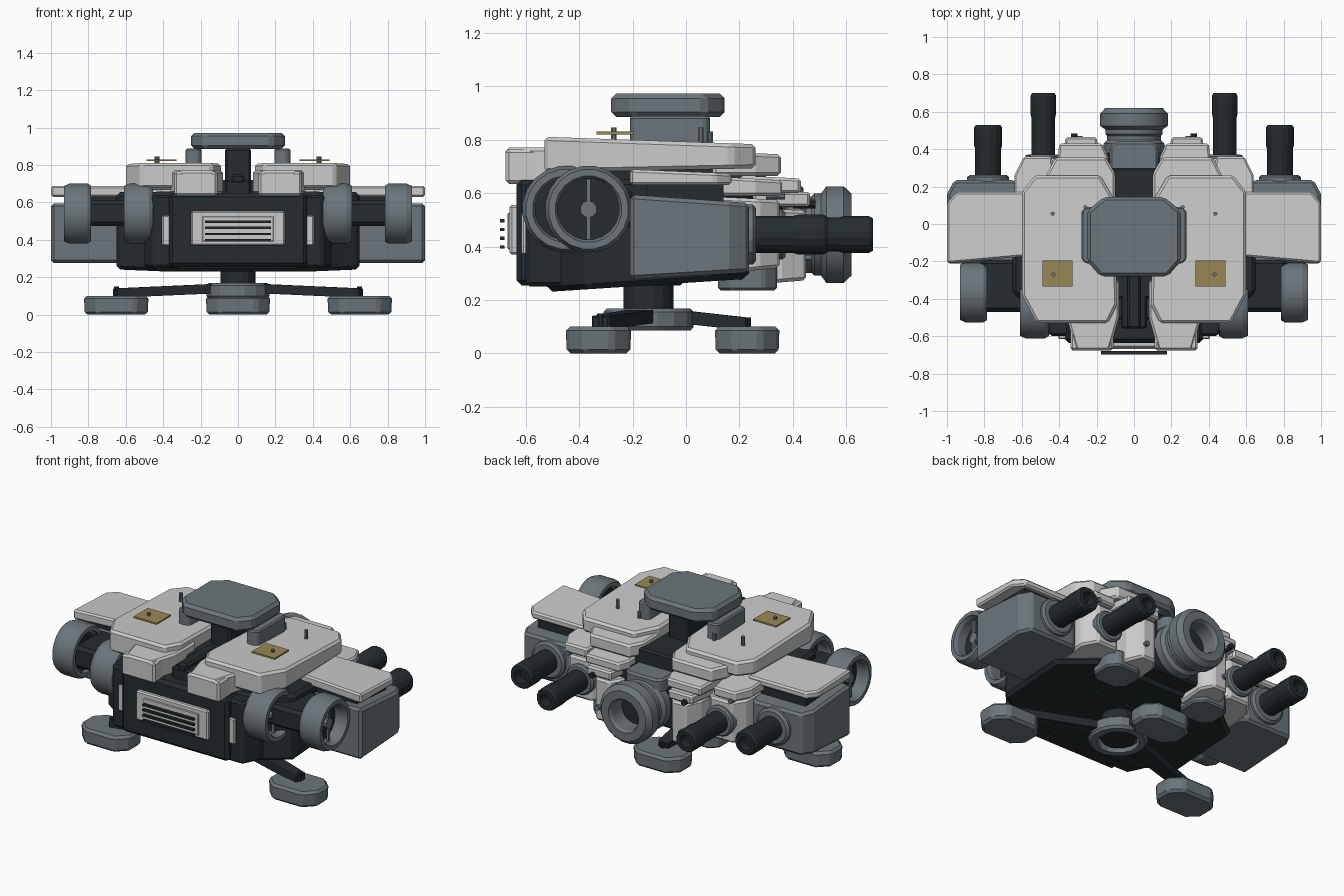
import bpy, bmesh, math
from mathutils import Vector

if "Cube" in bpy.data.objects:
    bpy.data.objects.remove(bpy.data.objects["Cube"])

def mat(name, c):
    m = bpy.data.materials.new(name)
    m.diffuse_color = (*c, 1)
    m.use_nodes = True
    m.node_tree.nodes["Principled BSDF"].inputs["Base Color"].default_value = m.diffuse_color
    return m

DARK = mat("dark_metal", (0.018, 0.025, 0.029))
GREY = mat("grey_metal", (0.15, 0.18, 0.20))
WHITE = mat("pale_armour", (0.57, 0.57, 0.54))
GOLD = mat("gold_panel", (0.32, 0.25, 0.09))

def finish(bm, name, m, bevel=0.0, mirror=False):
    bmesh.ops.remove_doubles(bm, verts=bm.verts, dist=1e-5)
    bmesh.ops.recalc_face_normals(bm, faces=bm.faces)
    me = bpy.data.meshes.new(name)
    bm.to_mesh(me)
    bm.free()
    me.materials.append(m)
    ob = bpy.data.objects.new(name, me)
    bpy.context.collection.objects.link(ob)
    if bevel:
        b = ob.modifiers.new("bevel", 'BEVEL')
        b.width, b.segments, b.limit_method = bevel, 1, 'ANGLE'
    if mirror:
        ob.modifiers.new("mirror", 'MIRROR')
    return ob

def prism(name, pts, z0, z1, m, bevel=0.012, mirror=False, low=0.0, top=0.0, taper=1.0):
    """Upright prism over an xy outline; low/top tilt the ends along y, taper shrinks the base."""
    bm = bmesh.new()
    cx = sum(p[0] for p in pts) / len(pts)
    cy = sum(p[1] for p in pts) / len(pts)
    a = [bm.verts.new((cx + (x - cx) * taper, cy + (y - cy) * taper, z0 + low * (y - cy))) for x, y in pts]
    b = [bm.verts.new((x, y, z1 + top * (y - cy))) for x, y in pts]
    bm.faces.new(a)
    bm.faces.new(b)
    n = len(pts)
    for i in range(n):
        j = (i + 1) % n
        bm.faces.new((a[i], a[j], b[j], b[i]))
    return finish(bm, name, m, bevel, mirror)

def rect(x0, x1, y0, y1, c=0.0):
    """Rectangle outline, optionally with cut corners."""
    if not c:
        return [(x0, y0), (x1, y0), (x1, y1), (x0, y1)]
    return [(x0 + c, y0), (x1 - c, y0), (x1, y0 + c), (x1, y1 - c),
            (x1 - c, y1), (x0 + c, y1), (x0, y1 - c), (x0, y0 + c)]

def sym(half):
    return half + [(-x, y) for x, y in reversed(half)]

def lathe(name, prof, c, axis, m, n=16, mirror=False):
    """Closed (radius, distance) profile turned about an axis through c."""
    bm = bmesh.new()
    rings = []
    for i in range(n):
        t = 2 * math.pi * (i + 0.5) / n
        ring = []
        for r, d in prof:
            a, b = r * math.cos(t), r * math.sin(t)
            v = {'X': (d, a, b), 'Y': (a, d, b), 'Z': (a, b, d)}[axis]
            ring.append(bm.verts.new(Vector(v) + Vector(c)))
        rings.append(ring)
    k = len(prof)
    for i in range(n):
        p, q = rings[i], rings[(i + 1) % n]
        for j in range(k):
            if prof[j][0] == 0 and prof[(j + 1) % k][0] == 0:
                continue
            l = (j + 1) % k
            vs = [p[j], p[l]]
            if prof[l][0]: vs.append(q[l])
            if prof[j][0]: vs.append(q[j])
            bm.faces.new(vs)
    ob = finish(bm, name, m, 0, mirror)
    bpy.context.view_layer.objects.active = ob
    ob.select_set(True)
    bpy.ops.object.shade_smooth_by_angle(angle=math.radians(20))
    ob.select_set(False)
    return ob

def cyl(name, r, d0, d1, c, axis, m, n=8, mirror=False):
    return lathe(name, [(0, d0), (r, d0), (r, d1), (0, d1)], c, axis, m, n, mirror)

def beam(name, p, q, w0, w1, h, m, mirror=False):
    bm = bmesh.new()
    p, q = Vector(p), Vector(q)
    side = (q - p).cross(Vector((0, 0, 1))).normalized()
    for e, w in ((p, w0), (q, w1)):
        for s in (-1, 1):
            for u in (-1, 1):
                bm.verts.new(e + side * s * w / 2 + Vector((0, 0, u * h / 2)))
    bmesh.ops.convex_hull(bm, input=bm.verts)
    return finish(bm, name, m, 0.006, mirror)

# stand: three feet, arms, hub and column
prism("side_foot", rect(0.478, 0.824, -0.45, -0.205, 0.07), 0, 0.1, GREY, 0.015, True, taper=0.97)
prism("rear_foot", rect(-0.172, 0.172, 0.108, 0.35, 0.07), 0, 0.1, GREY, 0.015, taper=0.97)
beam("side_arm", (0.1, -0.16, 0.14), (0.66, -0.32, 0.115), 0.11, 0.07, 0.05, DARK, True)
beam("rear_arm", (0, -0.04, 0.14), (0, 0.23, 0.11), 0.11, 0.07, 0.05, DARK)
cyl("side_foot_pin", 0.015, 0.08, 0.15, (0.65, -0.32, 0), 'Z', DARK, 8, True)
cyl("rear_foot_pin", 0.015, 0.08, 0.135, (0, 0.23, 0), 'Z', DARK)
lathe("hub_ring", [(0.12, 0.085), (0.16, 0.085), (0.172, 0.1), (0.172, 0.155), (0.16, 0.168), (0.12, 0.168)],
      (0, -0.14, 0), 'Z', GREY)
cyl("swivel_column", 0.095, 0.1, 0.28, (0, -0.14, 0), 'Z', DARK, 16)
cyl("swivel_collar", 0.13, 0.14, 0.165, (0, -0.14, 0), 'Z', DARK, 16)

# dark hull
prism("hull", sym([(0.42, -0.52), (0.65, -0.37), (0.65, 0.08), (0.42, 0.25)]), 0.255, 0.65, DARK, 0.02,
      low=0.065, top=-0.02)
prism("hull_nose", sym([(0.37, -0.635), (0.37, 0.0)]), 0.255, 0.65, DARK, 0.02)
prism("nose_shoulder", [(0.3, -0.6), (0.45, -0.6), (0.5, -0.5), (0.5, -0.3), (0.3, -0.3)], 0.25, 0.64, DARK, 0.015, True)
prism("rear_hull", sym([(0.4, 0.1), (0.28, 0.36)]), 0.3, 0.62, DARK)
prism("spine", rect(-0.07, 0.07, -0.56, 0.3), 0.6, 0.72, DARK)
prism("spine_rib", rect(-0.035, 0.035, -0.56, -0.25), 0.7, 0.75, DARK)
prism("deck_core", rect(-0.3, 0.3, -0.4, 0.3), 0.6, 0.72, DARK)

# front grille
prism("grille_panel", rect(-0.25, 0.25, -0.66, -0.62), 0.37, 0.555, WHITE, 0.008)
prism("grille_inset", rect(-0.19, 0.19, -0.668, -0.65), 0.39, 0.525, WHITE, 0.003)
for i in range(4):
    z = 0.398 + i * 0.033
    prism("grille_slat", rect(-0.177, 0.177, -0.697, -0.68), z - 0.006, z + 0.006, DARK, 0)
prism("nose_side_panel", rect(0.36, 0.405, -0.615, -0.55), 0.37, 0.53, WHITE, 0.006, True)

# pale upper armour, mirrored
prism("main_top_plate", [(0.14, -0.53), (0.52, -0.53), (0.60, -0.38), (0.60, 0.17), (0.53, 0.26),
      (0.18, 0.26), (0.1, 0.12), (0.09, -0.43)], 0.685, 0.797, WHITE, 0.014, True, low=0.02, top=-0.035)
prism("front_top_plate", [(0.13, -0.675), (0.31, -0.675), (0.36, -0.5), (0.36, -0.3), (0.08, -0.3), (0.08, -0.5)],
      0.645, 0.77, WHITE, 0.012, True)
prism("front_brow", rect(0.11, 0.34, -0.675, -0.55), 0.635, 0.765, WHITE, 0.012, True)
prism("rear_top_plate", [(0.1, 0.1), (0.47, 0.1), (0.47, 0.26), (0.42, 0.355), (0.15, 0.355), (0.1, 0.27)],
      0.665, 0.75, WHITE, 0.012, True, top=-0.04)
prism("rear_mid_plate", [(0.14, 0.2), (0.42, 0.2), (0.40, 0.43), (0.17, 0.43), (0.14, 0.36)],
      0.60, 0.66, WHITE, 0.01, True, top=-0.05)
prism("rear_low_plate", [(0.17, 0.25), (0.4, 0.25), (0.365, 0.465), (0.2, 0.465)], 0.55, 0.605, WHITE, 0.01, True)
prism("gun_roof_plate", [(0.4, 0.1), (0.64, 0.1), (0.64, 0.26), (0.59, 0.36), (0.44, 0.36)],
      0.59, 0.655, WHITE, 0.01, True, top=-0.06)
prism("side_wing_plate", [(0.55, -0.17), (1.0, -0.21), (1.0, 0.11), (0.95, 0.17), (0.55, 0.17)],
      0.63, 0.68, WHITE, 0.01, True, top=-0.04)

# side pods with outer guns
prism("side_pod", [(0.6, -0.21), (1.0, -0.21), (1.0, 0.16), (0.96, 0.235), (0.64, 0.235), (0.6, 0.2)],
      0.293, 0.575, GREY, 0.015, True, low=0.06, top=-0.07)
prism("pod_bridge", rect(0.55, 0.93, -0.15, 0.14), 0.54, 0.645, DARK, 0, True)
barrel = lambda r, a, b: [(0, a), (r * 0.93, a), (r * 0.93, b - 0.13), (r, b - 0.11), (r, b - 0.015),
                          (r * 0.88, b), (r * 0.55, b), (r * 0.55, b - 0.06), (0, b - 0.06)]
lathe("pod_gun_collar", [(0, 0.2), (0.115, 0.2), (0.115, 0.25), (0.1, 0.262), (0, 0.262)], (0.78, 0, 0.445), 'Y', GREY, 16, True)
lathe("outer_barrel", barrel(0.076, 0.2, 0.53), (0.78, 0, 0.445), 'Y', DARK, 16, True)

# inner guns
prism("inner_gun_housing", [(0.37, 0.1), (0.62, 0.1), (0.62, 0.27), (0.56, 0.35), (0.42, 0.35), (0.37, 0.29)],
      0.31, 0.58, WHITE, 0.012, True, low=0.1, top=-0.05)
lathe("inner_gun_collar", [(0, 0.3), (0.095, 0.3), (0.095, 0.36), (0.085, 0.372), (0, 0.372)], (0.485, 0, 0.445), 'Y', GREY, 16, True)
lathe("inner_barrel", barrel(0.07, 0.3, 0.70), (0.485, 0, 0.445), 'Y', DARK, 16, True)

# rear cheeks either side of the main gun
prism("rear_cheek", [(0.17, 0.2), (0.36, 0.2), (0.36, 0.36), (0.31, 0.45), (0.22, 0.45), (0.17, 0.38)],
      0.265, 0.54, WHITE, 0.012, True, low=0.08, top=-0.04)
prism("rear_cheek_base", rect(0.2, 0.44, 0.12, 0.34, 0.05), 0.235, 0.34, GREY, 0.01, True)
cyl("cheek_knob", 0.018, 0.4, 0.485, (0.32, 0, 0.56), 'Y', DARK, 8, True)
cyl("cheek_low_knob", 0.016, 0.4, 0.47, (0.29, 0, 0.36), 'Y', GREY, 8, True)
cyl("housing_knob", 0.015, 0.3, 0.37, (0.565, 0, 0.59), 'Y', GREY, 8, True)

# main rear gun
lathe("main_gun", [(0, 0.2), (0.14, 0.2), (0.14, 0.36), (0.165, 0.38), (0.165, 0.43), (0.145, 0.45), (0.145, 0.47),
      (0.155, 0.48), (0.155, 0.505), (0.183, 0.525), (0.183, 0.59), (0.155, 0.62), (0.105, 0.62), (0.095, 0.6),
      (0.095, 0.5), (0, 0.5)], (0, 0, 0.445), 'Y', GREY, 20)
cyl("main_gun_bore", 0.093, 0.49, 0.505, (0, 0, 0.445), 'Y', DARK, 20)
prism("gun_saddle", rect(-0.13, 0.13, 0.22, 0.44, 0.03), 0.54, 0.63, GREY)

# thruster drums on the flanks
for tag, x0, x1, y in (("outer", 0.785, 0.93, -0.365), ("inner", 0.455, 0.61, -0.45)):
    c = (0, y, 0.54)
    lathe(tag + "_drum_ring", [(0.125, x0 + 0.03), (0.125, x0), (0.15, x0), (0.163, x0 + 0.02), (0.163, x1 - 0.03), (0.15, x1),
          (0.125, x1), (0.115, x1 - 0.02), (0.115, x0 + 0.03)], c, 'X', GREY, 20, True)
    cyl(tag + "_drum_disc", 0.12, x0 + 0.03, x0 + 0.065, c, 'X', DARK, 20, True)
    cyl(tag + "_drum_boss", 0.032, x0 + 0.05, x1 - 0.04, c, 'X', GREY, 10, True)
    prism(tag + "_drum_bar", rect(x1 - 0.055, x1 - 0.04, y - 0.008, y + 0.008), 0.425, 0.655, GREY, 0, True)
prism("drum_axle", rect(0.5, 0.82, -0.47, -0.19), 0.475, 0.61, DARK, 0.02, True)

# raised sensor head
prism("head_plate", [(-0.18, -0.28), (0.18, -0.28), (0.25, -0.2), (0.25, 0.07), (0.16, 0.145),
      (-0.16, 0.145), (-0.25, 0.07), (-0.25, -0.2)], 0.885, 0.972, GREY, 0.018)
prism("head_bracket", rect(0.195, 0.28, -0.21, 0.09, 0.02), 0.76, 0.888, GREY, 0.008, True)
prism("head_neck", rect(-0.07, 0.07, -0.18, 0.08), 0.68, 0.89, DARK)

# gold panels and pins
prism("gold_panel", rect(0.33, 0.49, -0.335, -0.195), 0.82, 0.83, GOLD, 0, True)
cyl("front_pin", 0.011, 0.78, 0.845, (0.43, -0.27, 0), 'Z', GREY, 8, True)
cyl("rear_pin", 0.011, 0.77, 0.845, (0.435, 0.055, 0), 'Z', GREY, 8, True)
cyl("bracket_pin", 0.011, 0.77, 0.83, (0.26, 0.09, 0), 'Z', GREY, 8, True)
